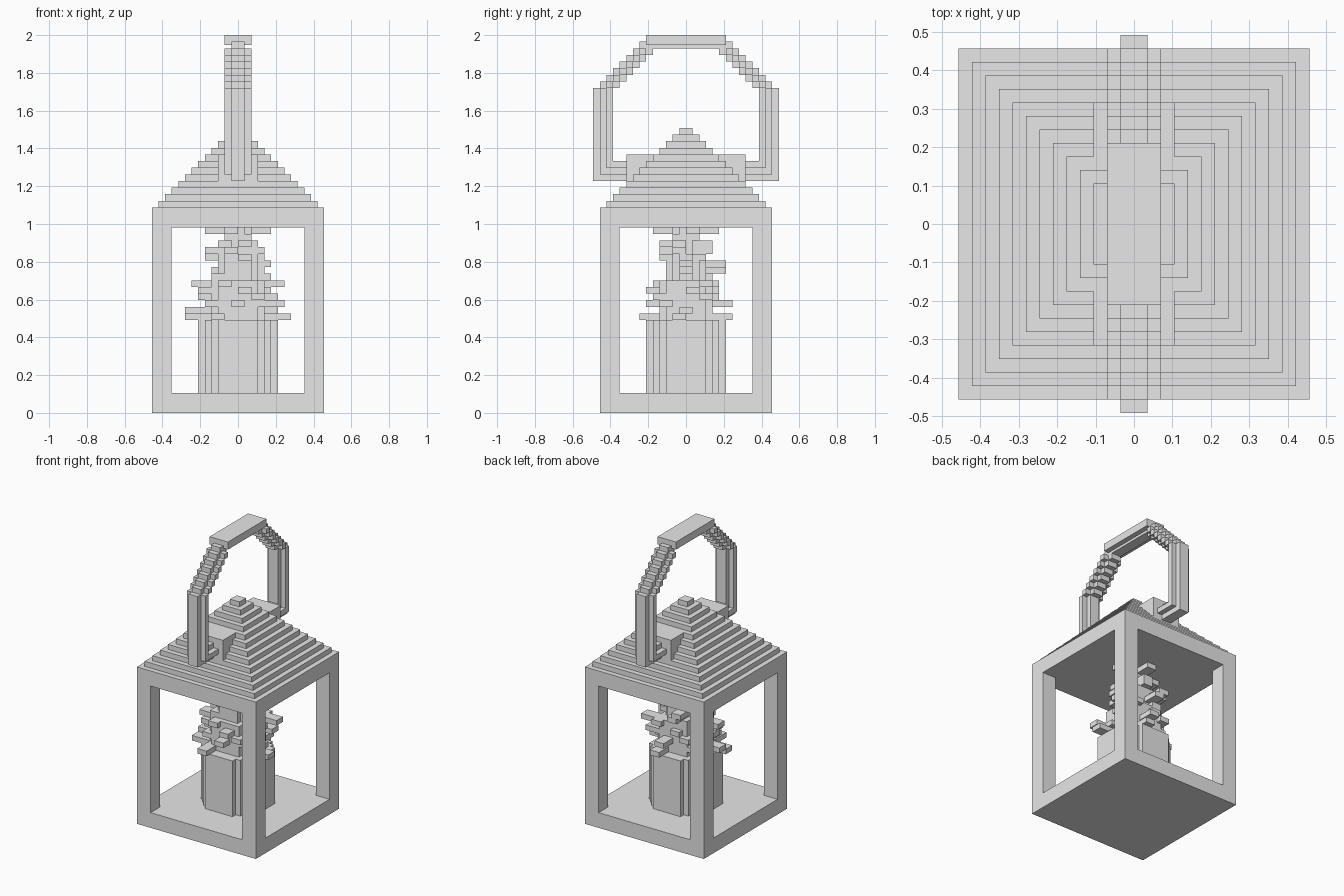
import bpy
import bmesh
import random
from mathutils import Matrix, Vector

U = 2 / 57  # edge length of one block
rng = random.Random(4)

old = bpy.data.objects.get("Cube")
if old:
    bpy.data.objects.remove(old, do_unlink=True)

grey = bpy.data.materials.new("plain_grey")
grey.use_nodes = True
tone = (0.8, 0.8, 0.8, 1)
grey.diffuse_color = tone
grey.node_tree.nodes["Principled BSDF"].inputs["Base Color"].default_value = tone


def add_box(bm, x, y, z):
    """Add a box spanning the (low, high) block ranges x, y and z."""
    lows, highs = Vector((x[0], y[0], z[0])), Vector((x[1], y[1], z[1]))
    matrix = Matrix.Translation((lows + highs) / 2 * U) @ Matrix.Diagonal(
        (*((highs - lows) * U), 1))
    bmesh.ops.create_cube(bm, size=1, matrix=matrix)


def sym(half):
    return (-half, half)


def side_range(side, inner, outer):
    return tuple(sorted((side * inner, side * outer)))


def make_part(name, boxes):
    bm = bmesh.new()
    for spans in boxes:
        add_box(bm, *spans)
    mesh = bpy.data.meshes.new(name)
    bm.to_mesh(mesh)
    bm.free()
    mesh.materials.append(grey)
    part = bpy.data.objects.new(name, mesh)
    bpy.context.collection.objects.link(part)
    return part


# Square frame: floor, ceiling and four corner posts
HALF, FLOOR, CEILING, EAVES = 13, 3, 28, 31
make_part("floor", [(sym(HALF), sym(HALF), (0, FLOOR))])
make_part("ceiling", [(sym(HALF), sym(HALF), (CEILING, EAVES))])
make_part("corner_posts", [
    (side_range(sx, HALF - 3, HALF), side_range(sy, HALF - 3, HALF), (FLOOR, CEILING))
    for sx in (-1, 1) for sy in (-1, 1)])

# Stepped pyramid roof
make_part("stepped_roof", [
    (sym(HALF - 1 - i), sym(HALF - 1 - i), (EAVES + i, EAVES + i + 1))
    for i in range(HALF - 1)])

# Mounting blocks and pins that hold the handle
PIN = 35
for side, label in ((-1, "front"), (1, "back")):
    make_part(label + "_handle_mount",
              [(sym(3), side_range(side, 4, 9), (PIN, PIN + 4))])
    make_part(label + "_handle_pin", [
        (sym(1), side_range(side, 9, 14), (PIN, PIN + 3)),
        (sym(2), side_range(side, 9, 13), (PIN + 1, PIN + 2))])

# Handle: upright legs, stepped shoulders and a flat grip
LEG_TOP, GRIP = 49, 55
handle = [(sym(2), sym(6), (GRIP + 1, GRIP + 2)),
          (sym(1), sym(7), (GRIP, GRIP + 1)),
          (sym(2), sym(6), (GRIP + 0.5, GRIP + 1))]
for side in (-1, 1):
    handle.append((sym(1), side_range(side, 11, 14), (PIN, LEG_TOP)))
    handle.append((sym(2), side_range(side, 12, 13), (PIN + 1, LEG_TOP)))
    for z in range(LEG_TOP, GRIP):
        outer = LEG_TOP + 13 - z
        handle.append((sym(1), side_range(side, outer - 3, outer), (z, z + 1)))
        handle.append((sym(2), side_range(side, outer - 2, outer - 1), (z, z + 1)))
make_part("carrying_handle", handle)

# Round candle made of crossed blocks
WICK = 14
make_part("candle", [(sym(a), sym(9 - a), (FLOOR, WICK)) for a in range(3, 7)])

# Ragged flame: a tapering core with stubby arms (left, right, front, back reach)
reach = ("8877 8644 5767 6655 6565 7755 4534 4436 "
         "3536 5443 5444 3344 2222 5555").split()
flame = []
for i, row in enumerate(reach):
    left, right, front, back = map(int, row)
    z = (WICK + i, WICK + i + 1)
    core = 4 if i < 6 else 3 if i < 10 else 2
    flame.append((sym(min(core, left)), sym(min(core, front) - 1), z))
    flame.append((sym(min(core, left) - 1), sym(min(core, front)), z))
    for low, high, along_x in ((-left, 0, True), (0, right, True),
                               (-front, 0, False), (0, back, False)):
        shift = rng.randint(-core, core - 2)
        arm, width = (low, high), (shift, shift + 2)
        flame.append((arm, width, z) if along_x else (width, arm, z))
make_part("flame", flame)
